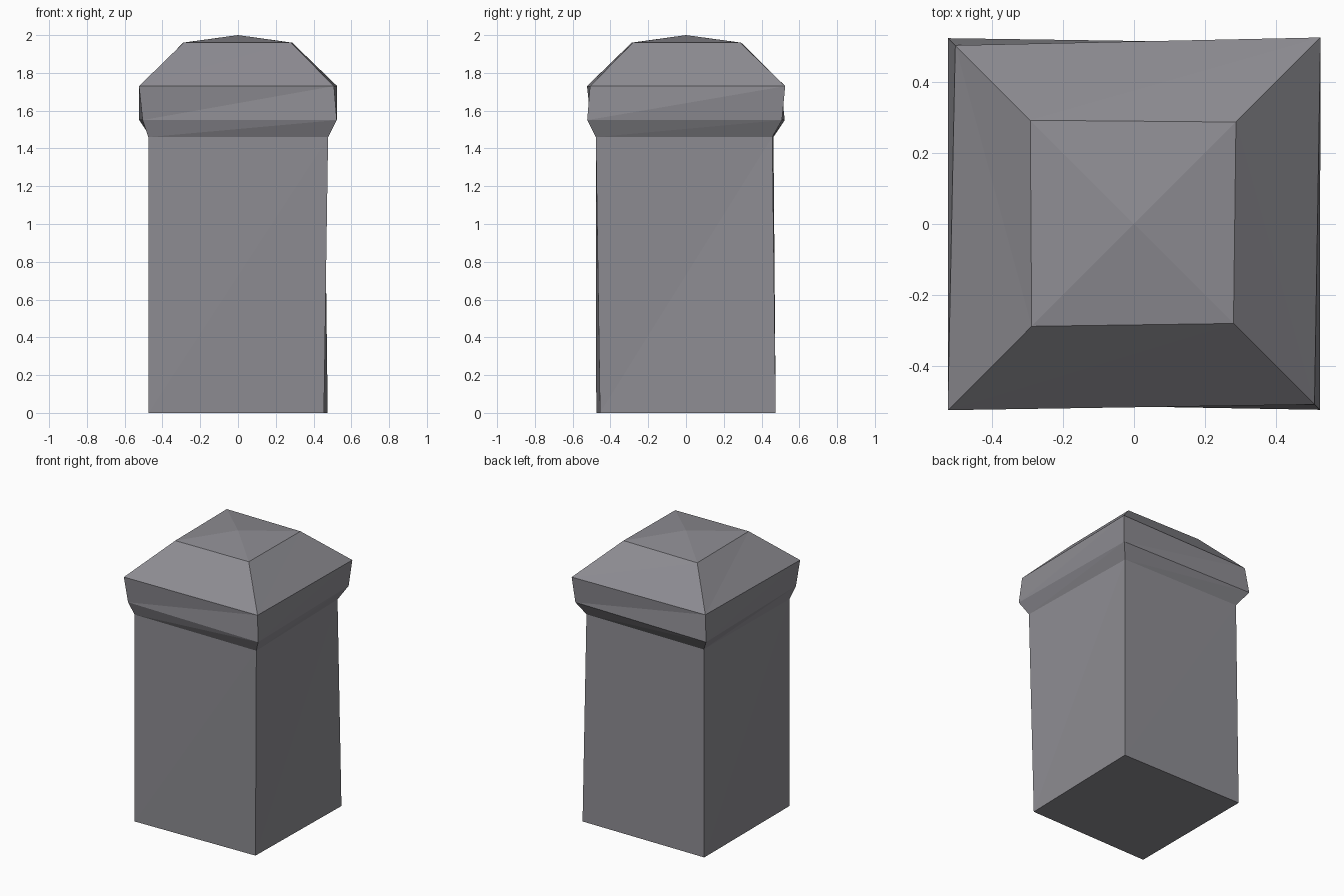
import bpy
import bmesh

cube = bpy.data.objects.get("Cube")
if cube:
    bpy.data.objects.remove(cube, do_unlink=True)

stone = bpy.data.materials.new("grey stone")
colour = (0.27, 0.265, 0.29, 1.0)
stone.use_nodes = True
stone.diffuse_color = colour
bsdf = next(n for n in stone.node_tree.nodes if n.type == "BSDF_PRINCIPLED")
bsdf.inputs["Base Color"].default_value = colour
bsdf.inputs["Roughness"].default_value = 0.8

# Corner directions, counter-clockwise: front -x, front +x, back +x, back -x
CORNERS = ((-1, -1), (1, -1), (1, 1), (-1, 1))


def loft(name, rings, close_bottom=False, apex=None):
    """Skin uneven square rings, each a height and four corner half-widths."""
    bm = bmesh.new()
    loops = [[bm.verts.new((sx * r, sy * r, z))
              for (sx, sy), r in zip(CORNERS, sizes)] for z, sizes in rings]
    for low, high in zip(loops, loops[1:]):
        for i in range(4):
            j = (i + 1) % 4
            bm.faces.new((low[i], low[j], high[j]))
            bm.faces.new((low[i], high[j], high[i]))
    if close_bottom:
        bm.faces.new(reversed(loops[0]))
    if apex:
        tip = bm.verts.new((0, 0, apex))
        top = loops[-1]
        for i in range(4):
            bm.faces.new((top[i], top[(i + 1) % 4], tip))
    mesh = bpy.data.meshes.new(name)
    bm.to_mesh(mesh)
    bm.free()
    mesh.materials.append(stone)
    obj = bpy.data.objects.new(name, mesh)
    bpy.context.collection.objects.link(obj)
    return obj


# Hand-hewn corners: each ring is slightly out of square
neck = (1.46, (0.475, 0.477, 0.457, 0.463))

# Square shaft
loft("post_shaft", [(0, (0.475, 0.455, 0.475, 0.475)), neck], close_bottom=True)

# Flared cap with a band, sloped shoulders and a shallow pyramid top
loft("post_cap", [
    neck,
    (1.55, (0.505, 0.523, 0.508, 0.523)),
    (1.73, (0.524, 0.508, 0.525, 0.503)),
    (1.96, (0.288, 0.28, 0.287, 0.292)),
], apex=2.0)
